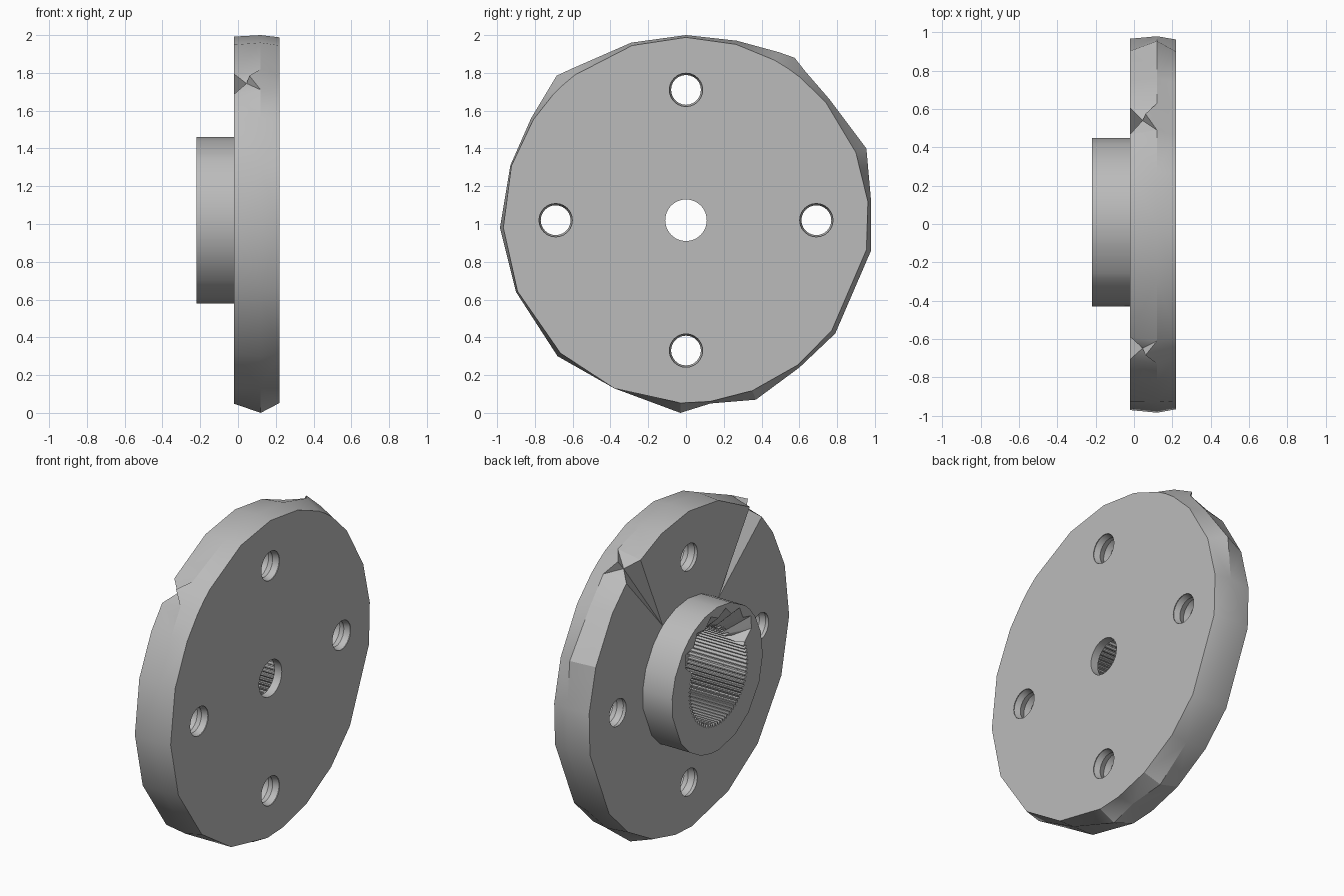
import bpy, bmesh
from math import sin, cos, pi, radians, hypot, atan2, degrees
from mathutils import Vector

if "Cube" in bpy.data.objects:
    bpy.data.objects.remove(bpy.data.objects["Cube"], do_unlink=True)

MID_Z = 1.02
BACK, FRONT, HUB_END = -0.02, 0.22, -0.22

grey = bpy.data.materials.new("machined grey")
grey.use_nodes = True
grey.diffuse_color = (0.5, 0.5, 0.5, 1)
grey.node_tree.nodes["Principled BSDF"].inputs["Base Color"].default_value = (0.5, 0.5, 0.5, 1)


def loft(name, rings):
    """Closed solid through rings of equal point count, capped at both ends."""
    bm = bmesh.new()
    loops = [[bm.verts.new(p) for p in ring] for ring in rings]
    n = len(loops[0])
    for a, b in zip(loops, loops[1:]):
        for i in range(n):
            j = (i + 1) % n
            bm.faces.new((a[i], a[j], b[j], b[i]))
    bm.faces.new(loops[0])
    bm.faces.new(loops[-1])
    quads = [f for f in bm.faces if len(f.verts) == 4]
    bmesh.ops.triangulate(bm, faces=quads)
    bmesh.ops.recalc_face_normals(bm, faces=bm.faces)
    mesh = bpy.data.meshes.new(name)
    bm.to_mesh(mesh)
    bm.free()
    mesh.materials.append(grey)
    obj = bpy.data.objects.new(name, mesh)
    bpy.context.collection.objects.link(obj)
    return obj


def ring(x, radii, y=0, z=MID_Z):
    """Points around the x axis, one per radius."""
    n = len(radii)
    return [(x, y + r * sin(2 * pi * i / n), z + r * cos(2 * pi * i / n))
            for i, r in enumerate(radii)]


# Uneven rim outline as (y, z); the two notch corners dent the hub side
outline = [(0, 2), (.27, 1.97), (.49, 1.91), (.575, 1.88), (.63, 1.81), (.76, 1.66),
           (.955, 1.4), (.98, 1.12), (.98, .86), (.79, .42), (.6, .24), (.37, .07),
           (.13, .05), (-.03, 0), (-.38, .13), (-.68, .3), (-.9, .64), (-.985, .98),
           (-.93, 1.31), (-.82, 1.56), (-.73, 1.71), (-.685, 1.785), (-.61, 1.82), (-.29, 1.96)]
notches = [(.575, 1.88), (-.685, 1.785)]


def limited(x, limit, notch_x=None):
    """Outline pulled in to a largest radius at height x on the axis."""
    points = []
    for y, z in outline:
        r = hypot(y, z - MID_Z)
        s = min(1, limit / r)
        notch = notch_x is not None and (y, z) in notches
        points.append((notch_x if notch else x, y * s, MID_Z + (z - MID_Z) * s))
    return points


def hub_ring(x):
    points = []
    for y, z in outline:
        a = atan2(y, z - MID_Z)
        points.append((x, .01 + .44 * sin(a), MID_Z + .44 * cos(a)))
    return points


# Plate and hub in one turned body
flange = loft("hub_flange", [hub_ring(HUB_END), hub_ring(BACK),
                             limited(BACK, .972, .045), limited(.12, 2, .06),
                             limited(FRONT, .968)])

# Splined blind bore and the smaller through hole
teeth = [.285 if i % 4 < 2 else .265 for i in range(288)]
cutters = [loft("bore_cutter", [ring(HUB_END - .1, teeth), ring(.17, teeth)]),
           loft("shaft_hole_cutter", [ring(0, [.11] * 48), ring(.4, [.11] * 48)])]

# Rough faceted break in the upper bore mouth
mouth = []
for i in range(36):
    angle = abs((i * 10 + 180) % 360 - 180)
    mouth.append((.41 if i % 2 else .37) if angle <= 60 else .2)
cutters.append(loft("mouth_cutter", [ring(HUB_END - .02, mouth), ring(HUB_END, mouth),
                                     ring(-.06, [.22] * 36)]))

# Four threaded bolt holes
for k in range(4):
    y, z = .69 * sin(k * pi / 2), MID_Z + .69 * cos(k * pi / 2)
    rings = []
    for i in range(13):
        rings.append(ring(-.1 + i * .035, [.09 if i % 2 else .079] * 24, y, z))
    cutters.append(loft("bolt_hole_cutter", rings))

bpy.context.view_layer.objects.active = flange
for cutter in cutters:
    mod = flange.modifiers.new("cut", "BOOLEAN")
    mod.operation = "DIFFERENCE"
    mod.solver = "EXACT"
    mod.object = cutter
    bpy.ops.object.modifier_apply(modifier=mod.name)
    bpy.data.objects.remove(cutter, do_unlink=True)

bpy.ops.object.select_all(action="DESELECT")
flange.select_set(True)
bpy.ops.object.shade_smooth_by_angle(angle=radians(28))
